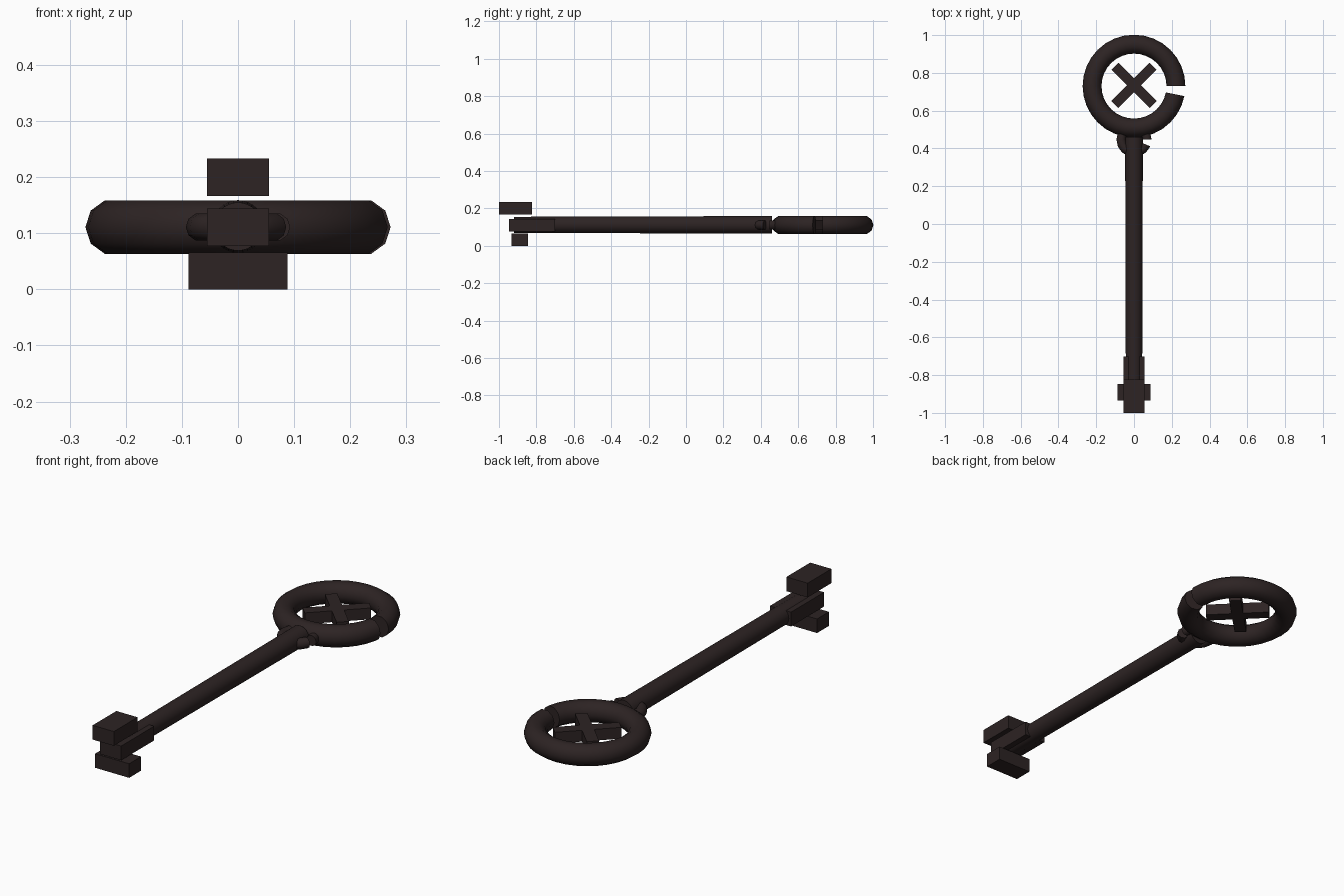
import bpy, bmesh, math
from mathutils import Matrix, Vector

if "Cube" in bpy.data.objects:
    bpy.data.objects.remove(bpy.data.objects["Cube"])

iron = bpy.data.materials.new("dark iron")
iron.use_nodes = True
COLOR = (0.026, 0.017, 0.017, 1)
iron.diffuse_color = COLOR
iron.node_tree.nodes["Principled BSDF"].inputs["Base Color"].default_value = COLOR

MID_Z = 0.111


def finish(name, bm, smooth=False):
    bmesh.ops.recalc_face_normals(bm, faces=bm.faces)
    mesh = bpy.data.meshes.new(name)
    bm.to_mesh(mesh)
    bm.free()
    obj = bpy.data.objects.new(name, mesh)
    bpy.context.collection.objects.link(obj)
    mesh.materials.append(iron)
    if smooth:
        bpy.ops.object.select_all(action='DESELECT')
        obj.select_set(True)
        bpy.context.view_layer.objects.active = obj
        bpy.ops.object.shade_smooth_by_angle(angle=math.radians(50))
    return obj


def box(name, center, size, turn=0):
    bm = bmesh.new()
    bmesh.ops.create_cube(bm, size=1, matrix=Matrix.Translation(center)
                          @ Matrix.Rotation(turn, 4, 'Z') @ Matrix.Diagonal((*size, 1)))
    return finish(name, bm)


def broken_ring(name, y, major, minor, steps, sides):
    """Torus with its last segment missing, just clockwise of +x."""
    bm = bmesh.new()
    loops = []
    for i in range(steps):
        a = math.tau * i / steps
        loop = []
        for j in range(sides):
            b = math.tau * j / sides
            r = major + minor * math.cos(b)
            loop.append(bm.verts.new((r * math.cos(a), y + r * math.sin(a),
                                      MID_Z + minor * math.sin(b))))
        loops.append(loop)
    for p, q in zip(loops, loops[1:]):
        for j in range(sides):
            k = (j + 1) % sides
            bm.faces.new((p[j], q[j], q[k], p[k]))
    for end in (loops[0], loops[-1]):
        bm.faces.new(end)
    return finish(name, bm, True)


# Handle: broken ring with a floating diagonal cross
broken_ring("handle_ring", 0.73, 0.222, 0.05, 32, 10)
for side, turn in (("left", 1), ("right", -1)):
    box("cross_bar_" + side, (0, 0.734, MID_Z), (0.287, 0.053, 0.053), turn * math.pi / 4)

# Collar ring where the shaft meets the handle
broken_ring("collar_ring", 0.447, 0.068, 0.025, 16, 10)

# Slightly tapered shaft along y
bm = bmesh.new()
bmesh.ops.create_cone(bm, cap_ends=True, segments=32, radius1=0.047, radius2=0.043, depth=1.38,
                      matrix=Matrix.Translation((0, -0.23, MID_Z + 0.001))
                      @ Matrix.Rotation(math.pi / 2, 4, 'X'))
finish("shaft", bm, True)

# Bit: three stacked blocks at the tip
box("bit_middle", (0, -0.823, MID_Z), (0.11, 0.245, 0.067))
box("bit_upper", (0, -0.912, 0.2), (0.11, 0.176, 0.067))
box("bit_lower", (0, -0.89, 0.033), (0.177, 0.088, 0.066))
